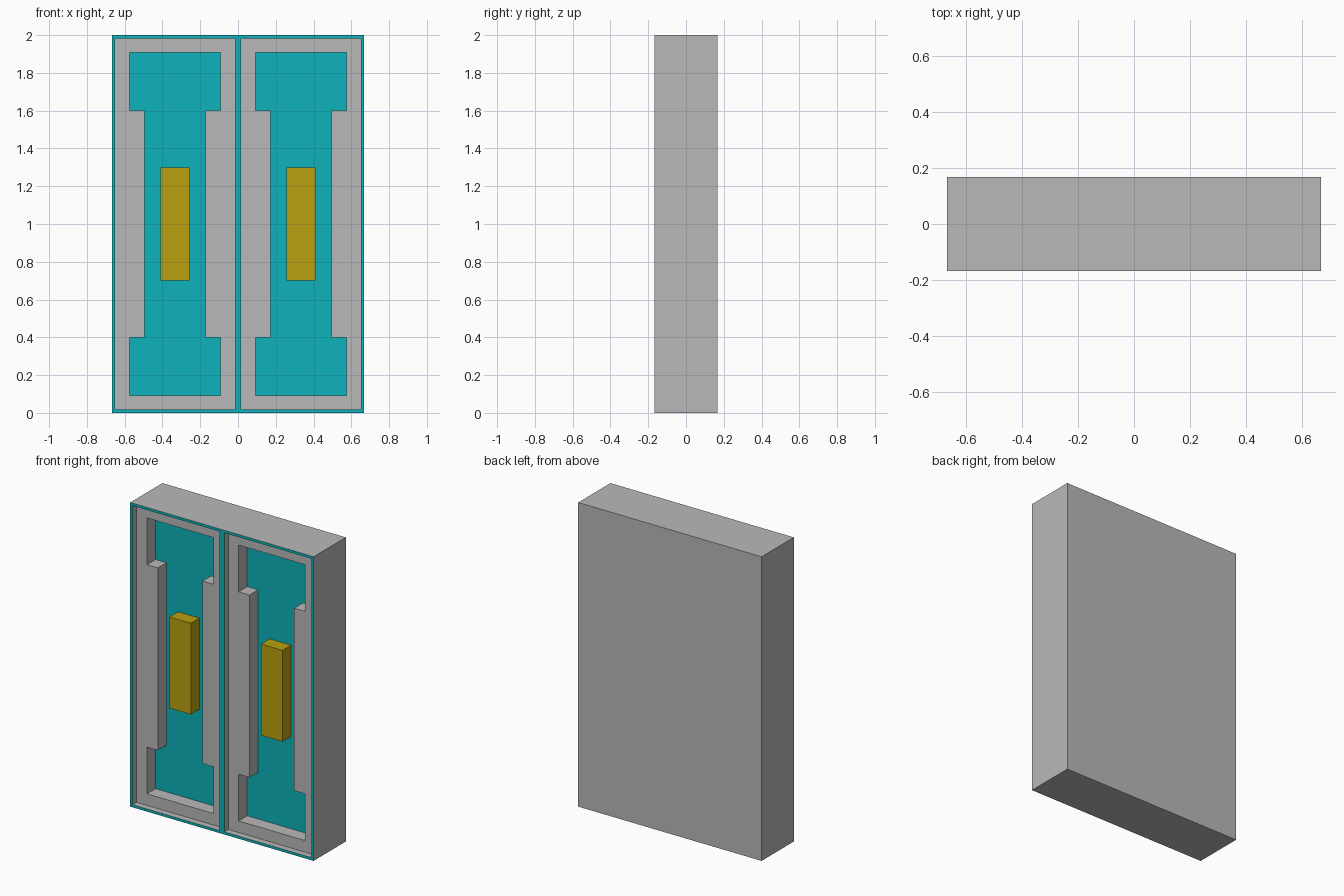
import bpy
import bmesh

cube = bpy.data.objects.get("Cube")
if cube:
    bpy.data.objects.remove(cube, do_unlink=True)

W, D, H = 0.667, 0.167, 2.0      # half width, half depth, height
RIM = 0.017                      # rim and half divider thickness
PANEL_Y = -D + 0.042             # recessed panel
FLOOR_Y = -D + 0.131             # pocket floor
CELL = W / 2                     # centre of each cell


def material(name, color):
    m = bpy.data.materials.new(name)
    m.use_nodes = True
    m.diffuse_color = (*color, 1)
    m.node_tree.nodes["Principled BSDF"].inputs["Base Color"].default_value = (*color, 1)
    return m


grey = material("light grey", (0.485, 0.485, 0.485))
teal = material("teal", (0.004, 0.445, 0.491))
gold = material("gold", (0.479, 0.352, 0.005))


def prism(name, outline, y0, y1, mat):
    """Extrude an (x, z) outline along y."""
    bm = bmesh.new()
    face = bm.faces.new([bm.verts.new((x, y0, z)) for x, z in outline])
    new = bmesh.ops.extrude_face_region(bm, geom=[face])["geom"]
    bmesh.ops.translate(bm, vec=(0, y1 - y0, 0),
                        verts=[v for v in new if isinstance(v, bmesh.types.BMVert)])
    bmesh.ops.recalc_face_normals(bm, faces=bm.faces)
    mesh = bpy.data.meshes.new(name)
    bm.to_mesh(mesh)
    bm.free()
    mesh.materials.append(mat)
    obj = bpy.data.objects.new(name, mesh)
    bpy.context.collection.objects.link(obj)
    return obj


def rect(cx, half, z0, z1):
    return [(cx - half, z0), (cx + half, z0), (cx + half, z1), (cx - half, z1)]


def pocket_outline(cx, wide=0.241, neck=0.162):
    """Pocket that is wide at both ends and narrow in the middle."""
    right = [(wide, 0.093), (wide, 0.4), (neck, 0.4),
             (neck, 1.6), (wide, 1.6), (wide, 1.907)]
    return ([(cx + x, z) for x, z in right]
            + [(cx - x, z) for x, z in reversed(right)])


# Cabinet body with two recessed panels and their pockets
body = prism("cabinet_body", rect(0, W, 0, H), -D, D, grey)
cutters = []
for side, cx in (("left", CELL), ("right", -CELL)):
    cutters.append(prism(side + "_panel_cutter",
                         rect(cx, CELL - RIM, RIM, H - RIM), -D - 0.1, PANEL_Y, grey))
    cutters.append(prism(side + "_pocket_cutter",
                         pocket_outline(cx), -D - 0.2, FLOOR_Y, grey))
for c in cutters:
    c.hide_render = True
    mod = body.modifiers.new(c.name, "BOOLEAN")
    mod.operation = "DIFFERENCE"
    mod.solver = "EXACT"
    mod.object = c

# Apply the cuts and remove the cutters
graph = bpy.context.evaluated_depsgraph_get()
mesh = bpy.data.meshes.new_from_object(body.evaluated_get(graph))
body.modifiers.clear()
body.data = mesh
for c in cutters:
    bpy.data.objects.remove(c, do_unlink=True)

# Teal on the front rim and on the pocket floors
mesh.materials.clear()
mesh.materials.append(grey)
mesh.materials.append(teal)
for p in mesh.polygons:
    on_teal = min(abs(p.center.y + D), abs(p.center.y - FLOOR_Y)) < 0.002
    p.material_index = int(p.normal.y < -0.9 and on_teal)

# Gold handle block in each pocket
for side, cx in (("left", CELL), ("right", -CELL)):
    prism(side + "_handle", rect(cx, 0.078, 0.7, 1.3), PANEL_Y, FLOOR_Y + 0.005, gold)
